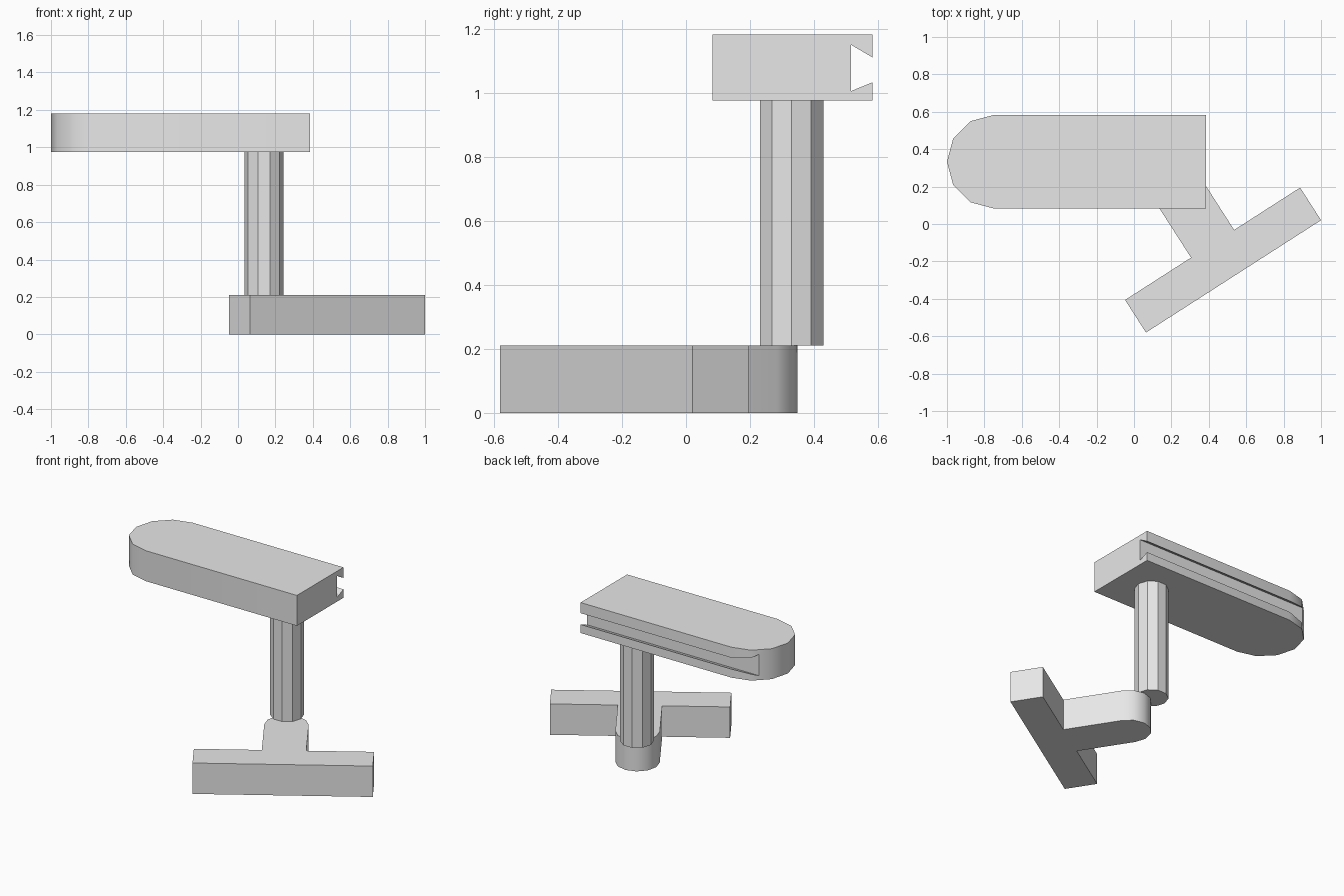
import bpy
import bmesh
from math import sin, cos, pi, radians, atan2
from mathutils import Matrix, Vector

cube = bpy.data.objects.get("Cube")
if cube:
    bpy.data.objects.remove(cube, do_unlink=True)

grey = bpy.data.materials.new("plain_grey")
grey.use_nodes = True
grey.diffuse_color = (0.8, 0.8, 0.8, 1)
grey.node_tree.nodes["Principled BSDF"].inputs["Base Color"].default_value = (0.8, 0.8, 0.8, 1)


def prism(name, outline, depth, matrix):
    """Extrude a closed 2D outline along local z, then place it."""
    bm = bmesh.new()
    face = bm.faces.new([bm.verts.new((x, y, 0)) for x, y in outline])
    out = bmesh.ops.extrude_face_region(bm, geom=[face])
    moved = [v for v in out["geom"] if isinstance(v, bmesh.types.BMVert)]
    bmesh.ops.translate(bm, verts=moved, vec=(0, 0, depth))
    bmesh.ops.recalc_face_normals(bm, faces=bm.faces)
    bm.transform(matrix)
    mesh = bpy.data.meshes.new(name)
    bm.to_mesh(mesh)
    bm.free()
    mesh.materials.append(grey)
    obj = bpy.data.objects.new(name, mesh)
    bpy.context.collection.objects.link(obj)
    return obj


def arc(cx, cy, r, start, sweep, steps):
    return [(cx + r * cos(start + sweep * i / steps), cy + r * sin(start + sweep * i / steps))
            for i in range(steps + 1)]


def select_only(obj):
    bpy.ops.object.select_all(action="DESELECT")
    obj.select_set(True)
    bpy.context.view_layer.objects.active = obj


HEIGHT = 0.21

# T-shaped base: a cross bar with a round-ended stem, turned on the floor
half_bar, bar_depth, half_stem, stem_reach = 0.556, 0.207, 0.137, 0.583
outline = [(-half_bar, 0), (half_bar, 0), (half_bar, bar_depth), (half_stem, bar_depth)]
outline += arc(0, stem_reach, half_stem, 0, pi, 6)
outline += [(-half_stem, bar_depth), (-half_bar, bar_depth)]
turn = atan2(0.60, 0.935)
base = prism("base", outline, HEIGHT,
             Matrix.Translation((0.532, -0.28, 0)) @ Matrix.Rotation(turn, 4, "Z"))

# Ten-sided column
column = prism("column", arc(0, 0, 0.104, 0, 1.8 * pi, 9), 0.975 - HEIGHT,
               Matrix.Translation((0.138, 0.33, HEIGHT)))

# Arm with one round end
outline = [(0.385, 0.083), (0.385, 0.583)] + arc(-0.75, 0.333, 0.25, pi / 2, pi, 6)
arm = prism("arm", outline, 0.207, Matrix.Translation((0, 0, 0.975)))

# Dovetail groove along the back of the arm (outline in y, z; extruded along x)
slope = 0.04 / 0.068
over = 0.02
groove = [(0.515, 1.005), (0.583 + over, 1.033 + over * 0.4),
          (0.583 + over, 1.11 - over * slope), (0.515, 1.15)]
axes = Matrix(((0, 0, 1, 0), (1, 0, 0, 0), (0, 1, 0, 0), (0, 0, 0, 1)))
cutter = prism("groove_cutter", groove, 1.7, Matrix.Translation((-1.2, 0, 0)) @ axes)
cutter.hide_render = True
cut = arm.modifiers.new("groove", "BOOLEAN")
cut.operation = "DIFFERENCE"
cut.solver = "EXACT"
cut.object = cutter
select_only(arm)
bpy.ops.object.modifier_apply(modifier=cut.name)
bpy.data.objects.remove(cutter, do_unlink=True)

# Smooth the rounded ends, keep other edges sharp
for part in (base, arm):
    select_only(part)
    bpy.ops.object.shade_smooth_by_angle(angle=radians(32))
